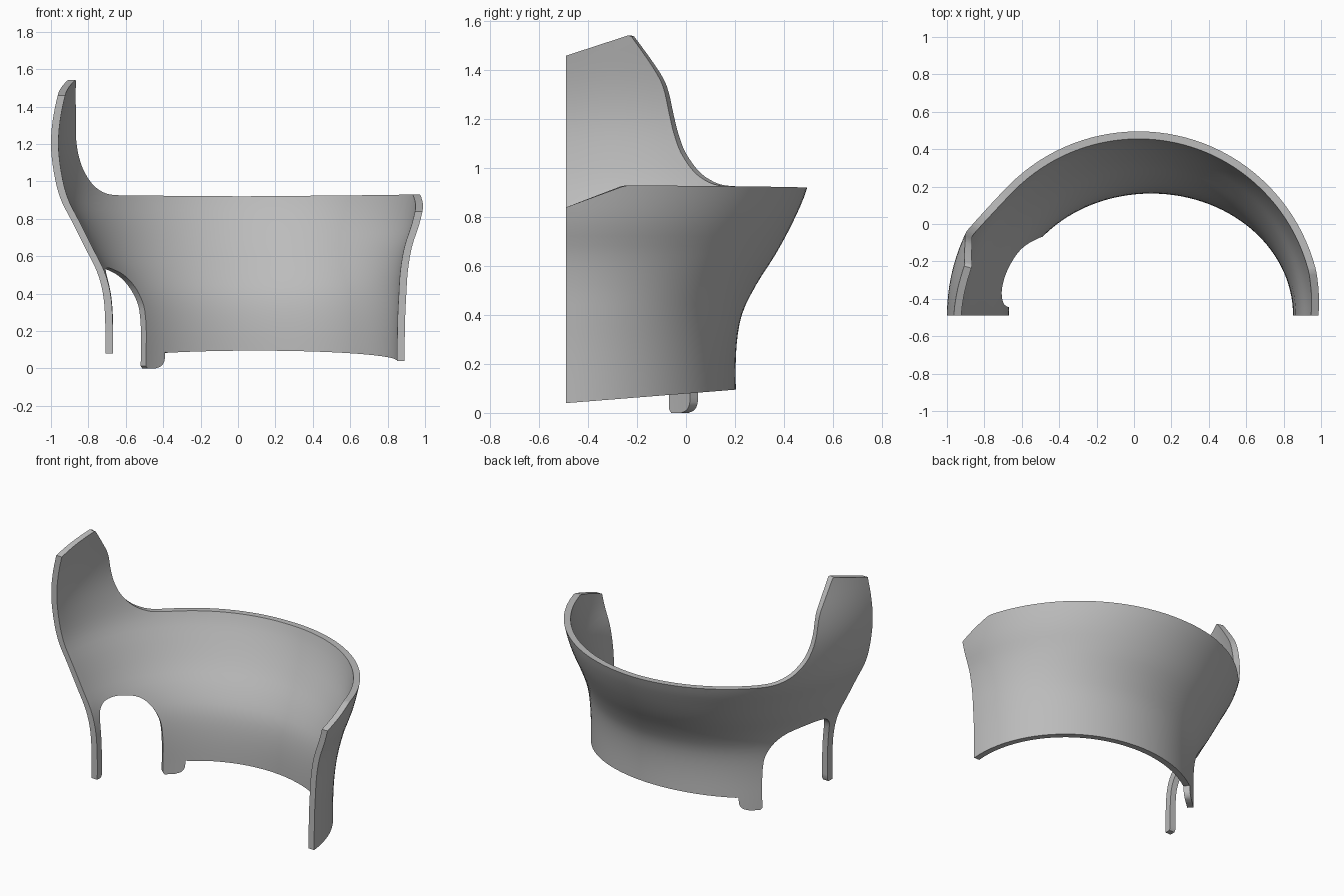
import bpy, bmesh, math
from mathutils import Vector

if "Cube" in bpy.data.objects:
    bpy.data.objects.remove(bpy.data.objects["Cube"])

FRONT = -0.49      # y of the open front
THICK = 0.04       # wall thickness

# Outer wall profile: height, left x, right x, back y
PROFILE = [(0, -.71, .89, .205), (.25, -.71, .893, .205), (.4, -.722, .9, .228),
           (.52, -.755, .908, .285), (.65, -.82, .93, .367), (.78, -.885, .972, .437),
           (.91, -.95, 1.0, .492), (1.05, -.985, 1.02, .52), (1.2, -1.0, 1.03, .53),
           (1.35, -.987, 1.02, .52), (1.56, -.94, .98, .48)]


def hermite(p, q, dp, dq, t):
    return (p * (2*t**3 - 3*t*t + 1) + dp * (t**3 - 2*t*t + t)
            + q * (3*t*t - 2*t**3) + dq * (t**3 - t*t))


def section(z):
    """Left, right and back extents of the wall at height z."""
    n = len(PROFILE)
    i = max(k for k in range(n - 1) if k == 0 or PROFILE[k][0] <= z)
    a, b = PROFILE[i], PROFILE[i + 1]
    prev, nxt = PROFILE[max(i - 1, 0)], PROFILE[min(i + 2, n - 1)]
    h = b[0] - a[0]
    t = min(max((z - a[0]) / h, 0), 1)
    return [hermite(a[c], b[c], (b[c] - prev[c]) / (b[0] - prev[0]) * h,
                    (nxt[c] - a[c]) / (nxt[0] - a[0]) * h, t) for c in (1, 2, 3)]


def wall_point(angle, depth, z):
    """Map angle around the wall, inward depth and height to space."""
    left, right, back = section(z)
    a, b = (right - left) / 2, back - FRONT
    c, s = math.cos(math.radians(angle)), math.sin(math.radians(angle))
    normal = Vector((c / a, s / b)).normalized() * depth
    return Vector(((left + right) / 2 + a * c - normal.x, FRONT + b * s - normal.y, z))


def smooth(points, steps=4):
    """Round a chain of outline points."""
    pts = [Vector(p) for p in points]
    out = []
    for i in range(len(pts) - 1):
        p, q = pts[i], pts[i + 1]
        before, after = pts[max(i - 1, 0)], pts[min(i + 2, len(pts) - 1)]
        out += [hermite(p, q, (q - before) / 2, (after - p) / 2, k / steps) for k in range(steps)]
    return out + [pts[-1]]


# Unrolled outline (angle, height), starting at the right front corner
bottom_edge = [(a, .04 + .055 * math.sin(math.radians(a))) for a in range(0, 129, 4)]
foot = smooth([(129, .087), (129.3, .04), (131, .012), (134, 0)]) + [(138.8, 0), (139.7, .012)]
arch = smooth([(139.7, .2), (140, .27), (141.2, .35), (145.4, .44), (151.3, .5),
               (159.5, .53), (166, .537), (171, .525), (174.6, .48), (175.8, .4), (176, .3)])
leg = [(176, .095), (176.8, .08), (180, .08)]
side_panel = [(180, 1.46), (172, 1.503), (164.2, 1.543)]
panel_curve = smooth([(163.4, 1.538), (159, 1.43), (156.1, 1.34), (154.5, 1.22), (153.2, 1.14),
                      (151, 1.06), (146.6, .98), (140.7, .935), (134, .925)])
rim = [(90, .92), (15, .93), (13.5, .925), (0, .84)]
outline = bottom_edge + foot + arch + leg + side_panel + panel_curve + rim

# Sheet cut into a fine grid, thickened, then wrapped around the curve
bm = bmesh.new()
bm.faces.new([bm.verts.new((p[0], 0, p[1])) for p in outline])


def slice_sheet(point, normal):
    bmesh.ops.bisect_plane(bm, geom=bm.verts[:] + bm.edges[:] + bm.faces[:],
                           dist=1e-5, plane_co=point, plane_no=normal)


for i in range(1, 60):
    slice_sheet((i * 3 + .01, 0, 0), (1, 0, 0))
for i in range(1, 39):
    slice_sheet((0, 0, i * .04 + .0031), (0, 0, 1))

extruded = bmesh.ops.extrude_face_region(bm, geom=bm.faces[:], use_keep_orig=True)
for v in extruded["geom"]:
    if isinstance(v, bmesh.types.BMVert):
        v.co.y = THICK
for v in bm.verts:
    v.co = wall_point(v.co.x, v.co.y, v.co.z)
bmesh.ops.recalc_face_normals(bm, faces=bm.faces[:])

mesh = bpy.data.meshes.new("curved_shell")
bm.to_mesh(mesh)
bm.free()
shell = bpy.data.objects.new("curved_shell", mesh)
bpy.context.collection.objects.link(shell)

# Plain grey finish
grey = bpy.data.materials.new("plain_grey")
grey.use_nodes = True
colour = (.5, .5, .5, 1)
grey.diffuse_color = colour
grey.node_tree.nodes["Principled BSDF"].inputs["Base Color"].default_value = colour
mesh.materials.append(grey)

bpy.ops.object.select_all(action="DESELECT")
shell.select_set(True)
bpy.context.view_layer.objects.active = shell
bpy.ops.object.shade_smooth_by_angle(angle=math.radians(35))
